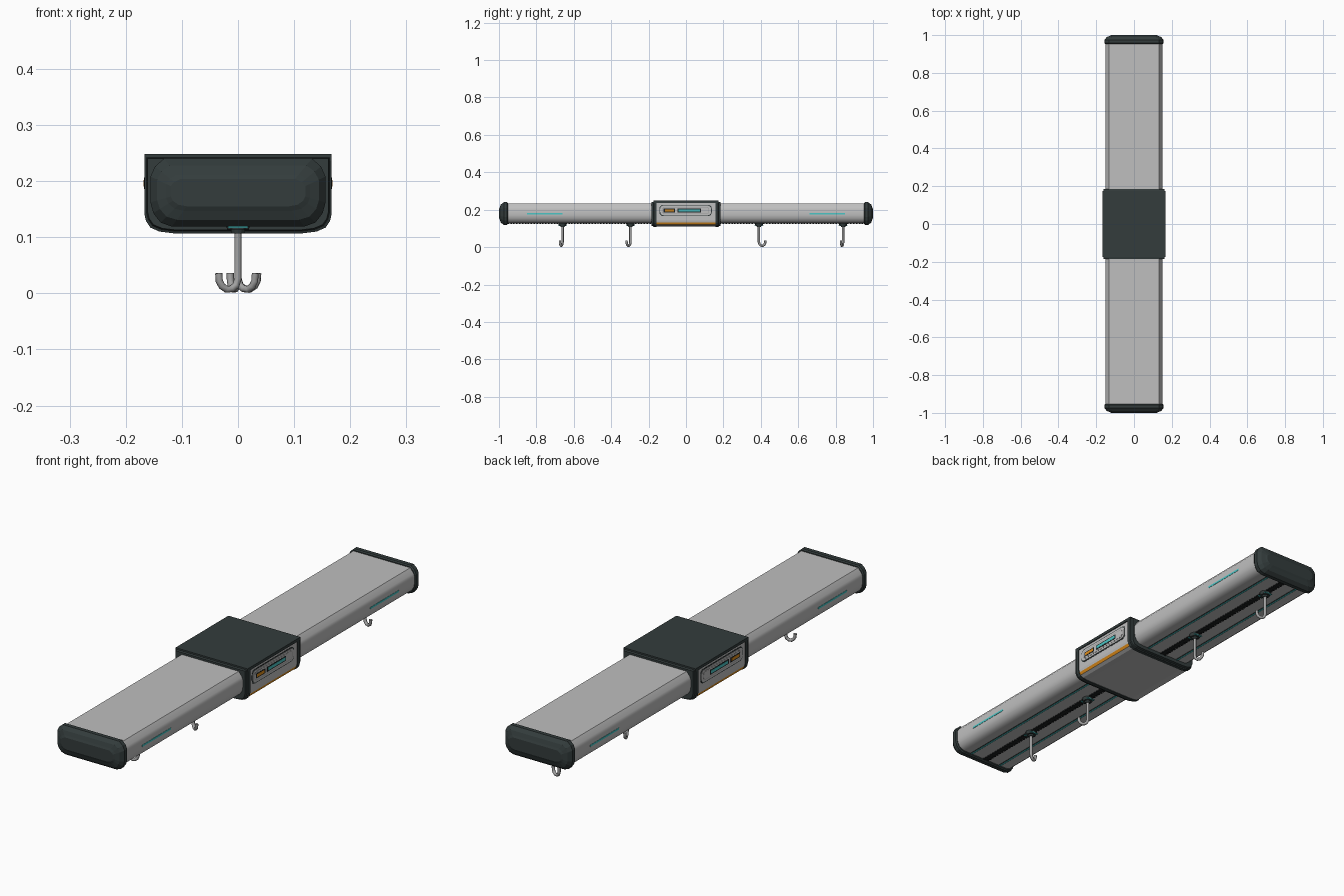
import bpy, bmesh, math
from mathutils import Vector

cube = bpy.data.objects.get("Cube")
if cube:
    bpy.data.objects.remove(cube, do_unlink=True)


def material(name, r, g, b):
    m = bpy.data.materials.new(name)
    m.use_nodes = True
    m.diffuse_color = (r, g, b, 1)
    m.node_tree.nodes["Principled BSDF"].inputs["Base Color"].default_value = (r, g, b, 1)
    return m


silver = material("silver", 0.52, 0.52, 0.52)
charcoal = material("charcoal", 0.033, 0.045, 0.045)
black = material("black", 0.012, 0.014, 0.015)
steel = material("steel", 0.36, 0.36, 0.36)
cyan = material("cyan", 0.07, 0.56, 0.56)
orange = material("orange", 0.72, 0.26, 0.01)


def finish(name, bm, *mats):
    bmesh.ops.recalc_face_normals(bm, faces=bm.faces)
    me = bpy.data.meshes.new(name)
    bm.to_mesh(me)
    bm.free()
    ob = bpy.data.objects.new(name, me)
    bpy.context.collection.objects.link(ob)
    for m in mats:
        me.materials.append(m)
    return ob


def smooth(ob, degrees=30):
    bpy.ops.object.select_all(action='DESELECT')
    ob.select_set(True)
    bpy.context.view_layer.objects.active = ob
    bpy.ops.object.shade_smooth_by_angle(angle=math.radians(degrees))


def loft(name, half, sections, *mats):
    """Symmetric x-z profile swept along y; each section is (y, inset)."""
    pts = half + [(-x, z) for x, z in reversed(half)]
    hw = max(x for x, z in half)
    zs = [z for x, z in half]
    mid, hh = (max(zs) + min(zs)) / 2, (max(zs) - min(zs)) / 2
    bm = bmesh.new()
    rings = [[bm.verts.new((x * (1 - d / hw), y, mid + (z - mid) * (1 - d / hh)))
              for x, z in pts] for y, d in sections]
    n = len(pts)
    for a, b in zip(rings, rings[1:]):
        for i in range(n):
            bm.faces.new((a[i], a[(i + 1) % n], b[(i + 1) % n], b[i]))
    bm.faces.new(rings[0])
    bm.faces.new(rings[-1])
    return finish(name, bm, *mats)


def box(name, x, y, z, mat, radius=0):
    """Box from (low, high) ranges, optionally rounded in the y-z plane."""
    bm = bmesh.new()
    bmesh.ops.create_cube(bm, size=1)
    for v in bm.verts:
        v.co = Vector([(r[0] + r[1]) / 2 + c * (r[1] - r[0]) for c, r in zip(v.co, (x, y, z))])
    if radius:
        edges = [e for e in bm.edges if abs(e.verts[0].co.x - e.verts[1].co.x) > 1e-5]
        bmesh.ops.bevel(bm, geom=edges, offset=radius, segments=4, profile=0.5, affect='EDGES')
    return finish(name, bm, mat)


def side_plate(name, x0, x1, y, z, mat, radius=0):
    for s, side in ((1, "left"), (-1, "right")):
        box(f"{side}_{name}", sorted((s * x0, s * x1)), y, z, mat, radius)


# Long extruded beam
beam = [(0.132, 0.232), (0.147, 0.213), (0.151, 0.203), (0.151, 0.170),
        (0.148, 0.154), (0.139, 0.140), (0.126, 0.131), (0.110, 0.128)]
smooth(loft("beam", beam, [(-0.965, 0), (0.965, 0)], silver), 25)

# End caps with chamfered outer faces
cap = [(0.132, 0.240), (0.148, 0.226), (0.156, 0.208), (0.156, 0.162),
       (0.151, 0.143), (0.138, 0.126), (0.118, 0.119)]
for s, end in ((-1, "front"), (1, "back")):
    loft(end + "_end_cap", cap,
         [(s * 0.952, 0.004), (s * 0.957, 0), (s * 0.974, 0), (s * 0.990, 0.012),
          (s * 0.996, 0.028), (s * 1.0, 0.036)], charcoal)

# Central housing, orange along its lower side edges
core = [(0.163, 0.240), (0.163, 0.142), (0.161, 0.132), (0.156, 0.120),
        (0.142, 0.113), (0.118, 0.110)]
housing = loft("housing", core, [(-0.165, 0), (0.165, 0)], silver, orange)
for p in housing.data.polygons:
    if abs(p.normal.y) < 0.5 and 0.120 < p.center.z < 0.132:
        p.material_index = 1

# Housing end rings and top plate
ring = [(0.167, 0.246), (0.167, 0.142), (0.164, 0.129), (0.156, 0.117),
        (0.140, 0.110), (0.116, 0.107)]
for s, end in ((-1, "front"), (1, "back")):
    loft(end + "_housing_ring", ring,
         [(s * 0.157, 0), (s * 0.172, 0), (s * 0.174, 0.004), (s * 0.184, 0.006)], charcoal)
box("housing_top_plate", (-0.167, 0.167), (-0.175, 0.175), (0.236, 0.248), charcoal)

# Control panels on both sides of the housing
side_plate("panel_outline", 0.160, 0.1640, (-0.142, 0.138), (0.166, 0.226), charcoal, 0.020)
side_plate("panel_frame", 0.160, 0.1655, (-0.138, 0.134), (0.170, 0.222), silver, 0.018)
side_plate("panel_groove", 0.160, 0.1660, (-0.128, 0.124), (0.177, 0.215), steel, 0.014)
side_plate("panel_face", 0.160, 0.1665, (-0.125, 0.121), (0.180, 0.212), silver, 0.012)
side_plate("orange_bezel", 0.160, 0.1672, (-0.119, -0.058), (0.186, 0.206), black)
side_plate("orange_display", 0.160, 0.1680, (-0.113, -0.064), (0.190, 0.202), orange)
side_plate("cyan_bezel", 0.160, 0.1672, (-0.045, 0.080), (0.186, 0.206), black)
side_plate("cyan_display", 0.160, 0.1680, (-0.039, 0.074), (0.190, 0.202), cyan)

# Light strips on the beam sides and underside
for s, end in ((-1, "front"), (1, "back")):
    side_plate(end + "_side_light", 0.148, 0.1522, sorted((s * 0.66, s * 0.85)),
               (0.175, 0.183), cyan)
    run = sorted((s * 0.18, s * 0.955))
    side_plate(end + "_under_light_bezel", 0.070, 0.082, run, (0.1265, 0.129), charcoal)
    side_plate(end + "_under_light", 0.073, 0.079, run, (0.1255, 0.129), cyan)
    box(end + "_track", (-0.010, 0.010), run, (0.1262, 0.129), black)
    # Toothed edges of the hook track
    for x in (-0.010, 0.010):
        tooth = box(end + "_track_teeth", (x - 0.004, x + 0.004),
                    (run[0], run[0] + 0.008), (0.1245, 0.129), black)
        arr = tooth.modifiers.new("repeat", 'ARRAY')
        arr.use_relative_offset = False
        arr.use_constant_offset = True
        arr.constant_offset_displace = (0, 0.0155, 0)
        arr.count = 50


# Hanging hooks on sliding carriages
def disc(name, y, z0, z1, radius, mat):
    bm = bmesh.new()
    bmesh.ops.create_cone(bm, cap_ends=True, segments=12, radius1=radius * 0.85,
                          radius2=radius, depth=z1 - z0)
    bmesh.ops.translate(bm, verts=bm.verts, vec=(0, y, (z0 + z1) / 2))
    finish(name, bm, mat)


hook_path = [(0, 0.120), (0, 0.026), (0.004, 0.014), (0.012, 0.008), (0.022, 0.007),
             (0.031, 0.013), (0.036, 0.022), (0.037, 0.036)]


def hook(name, y, angle):
    cu = bpy.data.curves.new(name, 'CURVE')
    cu.dimensions = '3D'
    cu.bevel_depth = 0.0065
    cu.bevel_resolution = 2
    cu.use_fill_caps = True
    sp = cu.splines.new('POLY')
    sp.points.add(len(hook_path) - 1)
    c, s = math.cos(math.radians(angle)), math.sin(math.radians(angle))
    for p, (d, z) in zip(sp.points, hook_path):
        p.co = (d * c, y + d * s, z, 1)
    cu.materials.append(steel)
    ob = bpy.data.objects.new(name, cu)
    bpy.context.collection.objects.link(ob)
    disc(name + "_carriage", y, 0.114, 0.129, 0.023, charcoal)
    disc(name + "_collar", y, 0.107, 0.115, 0.013, charcoal)
    for e in (-1, 1):
        box(name + "_marker", (-0.018, 0.018), sorted((y + e * 0.015, y + e * 0.0235)),
            (0.116, 0.119), cyan)


for i, (y, angle) in enumerate([(-0.66, 202), (-0.297, -34), (0.39, 112), (0.84, -18)]):
    hook(f"hook_{i + 1}", y, angle)
